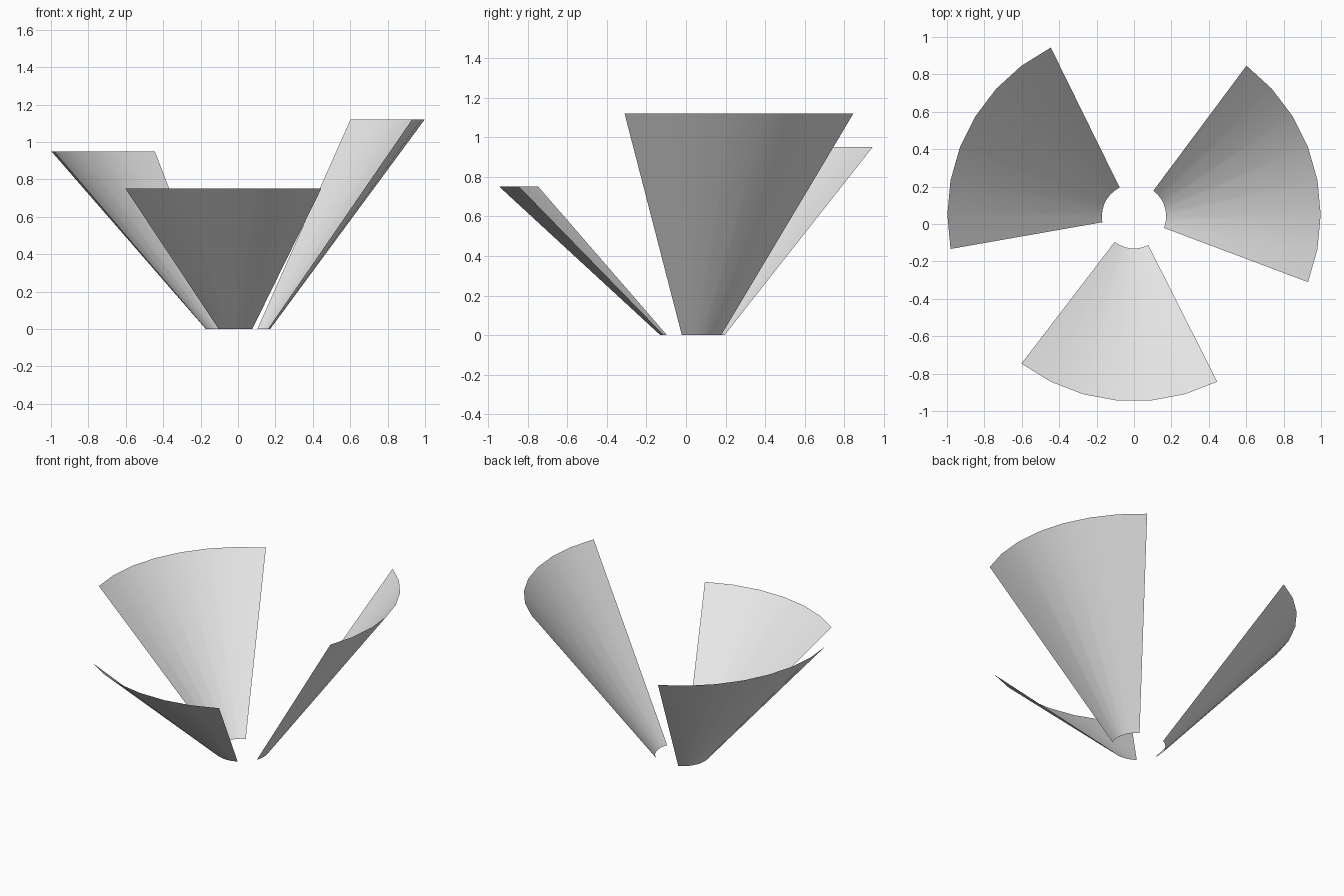
import bpy, bmesh, math

cube = bpy.data.objects.get("Cube")
if cube:
    bpy.data.objects.remove(cube, do_unlink=True)

grey = bpy.data.materials.new("light_grey")
grey.use_nodes = True
colour = (0.8, 0.8, 0.8, 1)
grey.diffuse_color = colour
grey.node_tree.nodes["Principled BSDF"].inputs["Base Color"].default_value = colour

STEP = math.tau / 34           # one facet of the full ring
FOOT = (0.172, 0.041)          # radius and y centre of the lower arc
RIM = (0.998, 0.05)            # radius and y centre of the upper arc


def flared_panel(name, first, count, height):
    """Thin cone sector, counted in ring facets from +x."""
    bm = bmesh.new()
    columns = []
    for i in range(count + 1):
        a = (first + i) * STEP
        columns.append([
            bm.verts.new((r * math.cos(a), cy + r * math.sin(a), z))
            for (r, cy), z in ((FOOT, 0), (RIM, height))])
    for (a0, a1), (b0, b1) in zip(columns, columns[1:]):
        bm.faces.new((a0, b0, b1, a1)).smooth = True
    mesh = bpy.data.meshes.new(name)
    bm.to_mesh(mesh)
    bm.free()
    mesh.materials.append(grey)
    bpy.context.collection.objects.link(bpy.data.objects.new(name, mesh))


# Three panels of different heights around the open centre
flared_panel("left_panel", -2, 7, 1.12)
flared_panel("right_panel", 11, 7, 0.95)
flared_panel("front_panel", 22, 6, 0.75)
